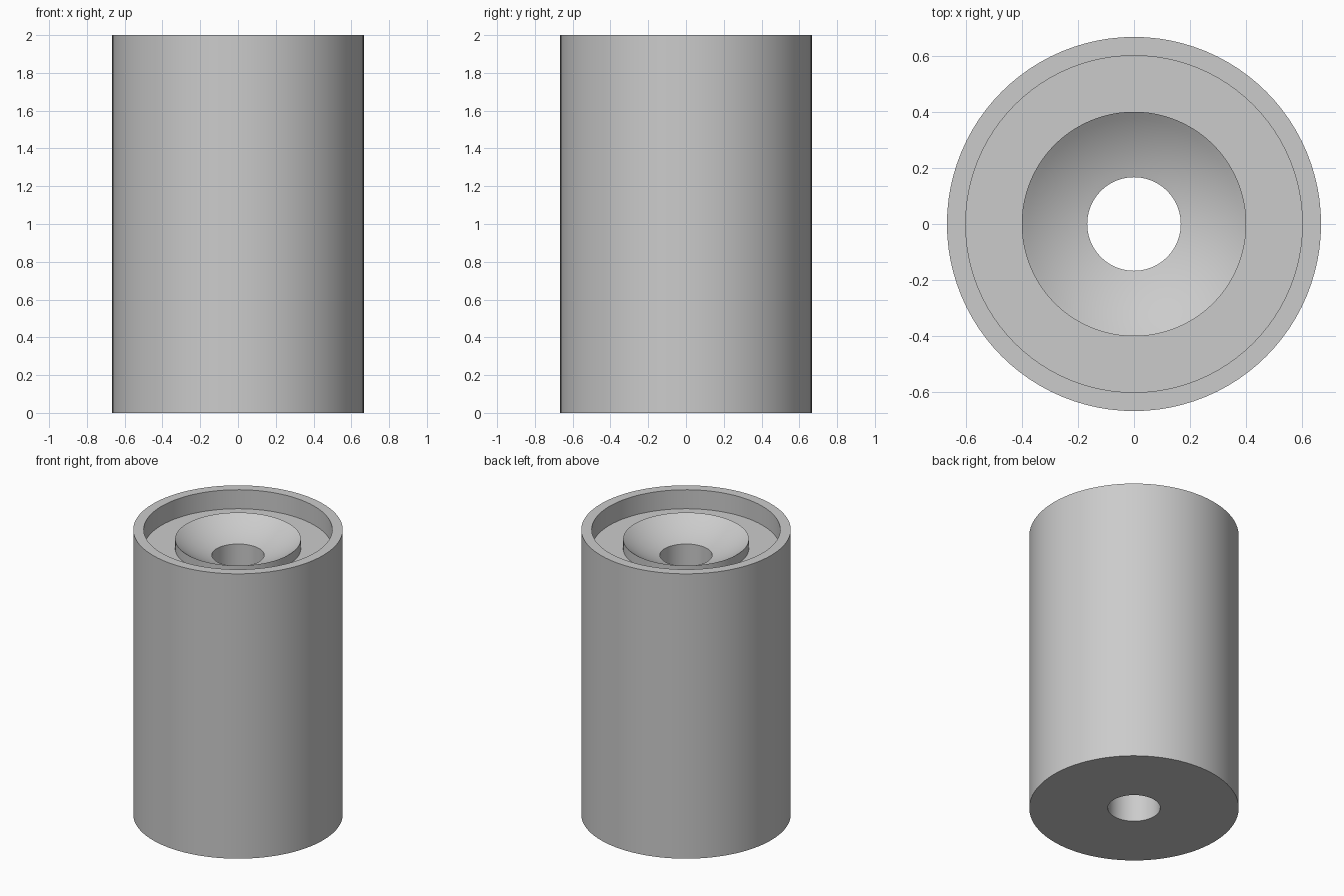
import bpy
import bmesh
import math

SIDES = 96
UNIT = 1 / 15          # the body is 30 units tall and 20 across

cube = bpy.data.objects.get("Cube")
if cube:
    bpy.data.objects.remove(cube, do_unlink=True)

# Plain grey material
grey = bpy.data.materials.new("light_grey")
grey.use_nodes = True
colour = (0.6, 0.6, 0.6, 1)
grey.diffuse_color = colour
grey.node_tree.nodes["Principled BSDF"].inputs["Base Color"].default_value = colour


def lathe(name, profile, material):
    """Turn a closed (radius, height) profile around the z axis."""
    bm = bmesh.new()
    rings = []
    for r, z in profile:
        ring = []
        for i in range(SIDES):
            a = math.tau * i / SIDES
            ring.append(bm.verts.new((r * math.cos(a), r * math.sin(a), z)))
        rings.append(ring)
    for low, high in zip(rings, rings[1:] + rings[:1]):
        for i in range(SIDES):
            j = (i + 1) % SIDES
            bm.faces.new((low[i], low[j], high[j], high[i]))
    bmesh.ops.recalc_face_normals(bm, faces=bm.faces)
    mesh = bpy.data.meshes.new(name)
    bm.to_mesh(mesh)
    bm.free()
    mesh.materials.append(material)
    obj = bpy.data.objects.new(name, mesh)
    bpy.context.collection.objects.link(obj)
    bpy.ops.object.select_all(action="DESELECT")
    obj.select_set(True)
    bpy.context.view_layer.objects.active = obj
    bpy.ops.object.shade_smooth_by_angle(angle=math.radians(25))
    return obj


# Outer wall, rim, recessed floor and raised seat
height, outer, rim, seat, bore = 30, 10, 9, 6, 2.5
floor, seat_top = height - 2, height - 1
profile = [(bore, 0), (outer, 0), (outer, height), (rim, height),
           (rim, floor), (seat, floor)]

# Spherical dish from the seat edge down to the bore
ball = 10
centre = seat_top + math.sqrt(ball ** 2 - seat ** 2)
steps = 10
for k in range(steps + 1):
    r = seat + (bore - seat) * k / steps
    profile.append((r, centre - math.sqrt(ball ** 2 - r ** 2)))

lathe("bored_cylinder_with_dished_seat",
      [(r * UNIT, z * UNIT) for r, z in profile], grey)
